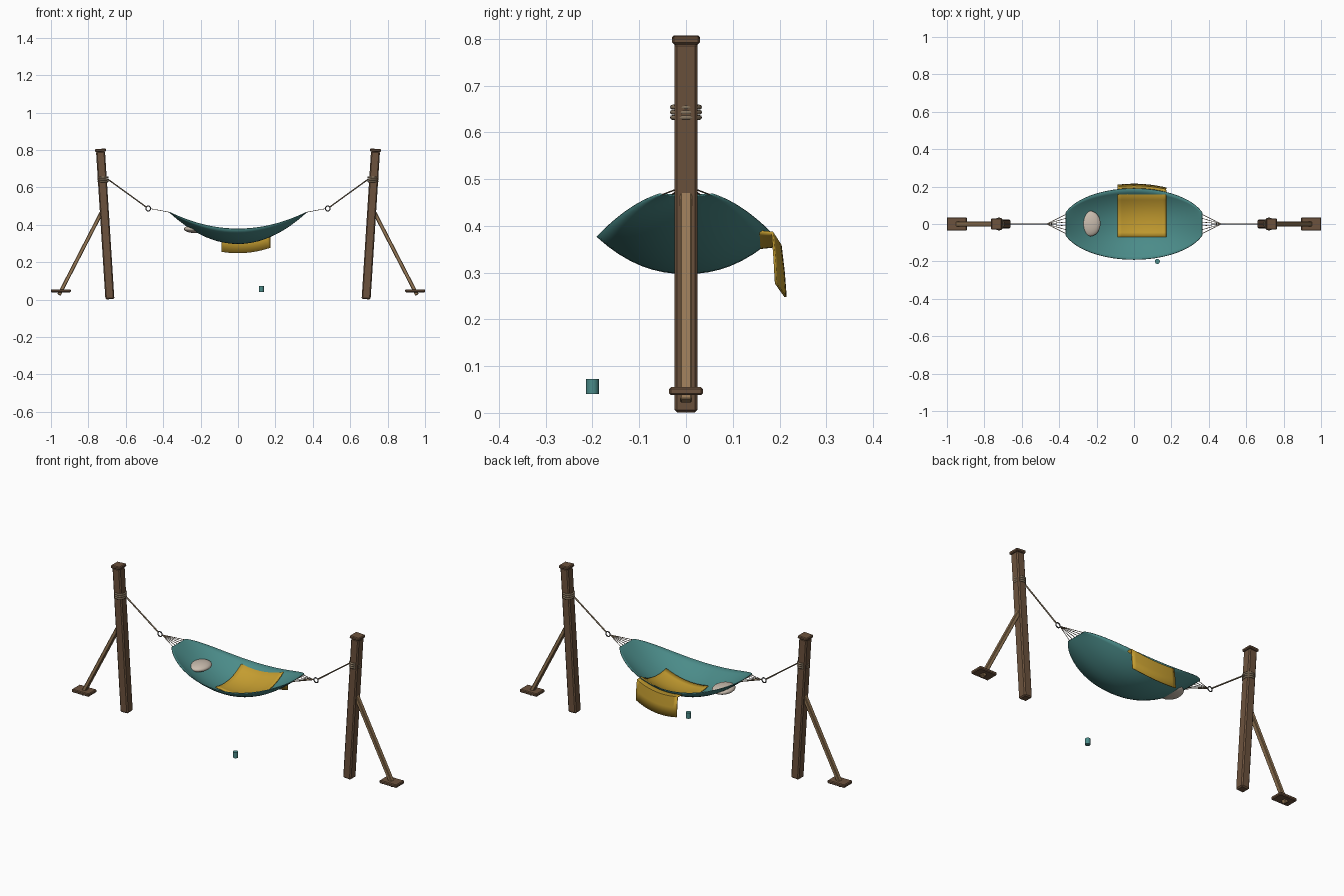
import bpy, bmesh, math
from mathutils import Vector, Matrix

if "Cube" in bpy.data.objects:
    bpy.data.objects.remove(bpy.data.objects["Cube"])


def material(name, rgb):
    m = bpy.data.materials.new(name)
    m.diffuse_color = (*rgb, 1)
    m.use_nodes = True
    m.node_tree.nodes["Principled BSDF"].inputs["Base Color"].default_value = m.diffuse_color
    return m


WOOD = material("dark wood", (0.15, 0.085, 0.047))
PALE = material("pale wood", (0.30, 0.185, 0.09))
ROPE = material("rope", (0.24, 0.18, 0.115))
METAL = material("dark metal", (0.09, 0.09, 0.095))
TEAL = material("teal cloth", (0.07, 0.26, 0.25))
GOLD = material("mustard cloth", (0.56, 0.34, 0.03))
CREAM = material("cream cloth", (0.58, 0.50, 0.42))


def finish(name, bm, mat, smooth=None):
    bmesh.ops.recalc_face_normals(bm, faces=bm.faces)
    me = bpy.data.meshes.new(name)
    bm.to_mesh(me)
    bm.free()
    me.materials.append(mat)
    ob = bpy.data.objects.new(name, me)
    bpy.context.collection.objects.link(ob)
    if smooth:
        bpy.context.view_layer.objects.active = ob
        ob.select_set(True)
        bpy.ops.object.shade_smooth_by_angle(angle=math.radians(smooth))
        ob.select_set(False)
    return ob


def beam(name, a, b, wx, wy, bevel, mat):
    """Bevelled square bar from a to b in the xz plane."""
    a, b = Vector(a), Vector(b)
    d = b - a
    bm = bmesh.new()
    bmesh.ops.create_cube(bm, size=1)
    bmesh.ops.scale(bm, vec=(wx, wy, d.length), verts=bm.verts)
    bmesh.ops.bevel(bm, geom=bm.edges[:], offset=bevel, segments=1, affect='EDGES')
    bm.transform(Matrix.Translation((a + b) / 2) @ Matrix.Rotation(math.atan2(d.x, d.z), 4, 'Y'))
    return finish(name, bm, mat)


def ring(name, centre, major, minor, mat, rot=None, sx=1):
    """Torus made from a rule, lying flat unless rotated."""
    n, k = 24, 8
    bm = bmesh.new()
    g = [[bm.verts.new(((major + minor * math.cos(q)) * math.cos(p) * sx,
                        (major + minor * math.cos(q)) * math.sin(p), minor * math.sin(q)))
          for q in [j * math.tau / k for j in range(k)]]
         for p in [i * math.tau / n for i in range(n)]]
    for i in range(n):
        for j in range(k):
            i2, j2 = (i + 1) % n, (j + 1) % k
            bm.faces.new((g[i][j], g[i2][j], g[i2][j2], g[i][j2]))
    if rot:
        bm.transform(rot)
    bm.transform(Matrix.Translation(centre))
    return finish(name, bm, mat, 60)


def cord(name, lines, radius, mat):
    cu = bpy.data.curves.new(name, 'CURVE')
    cu.dimensions = '3D'
    cu.bevel_depth = radius
    cu.bevel_resolution = 1
    cu.use_fill_caps = True
    for pts in lines:
        sp = cu.splines.new('POLY')
        sp.points.add(len(pts) - 1)
        for p, c in zip(sp.points, pts):
            p.co = (*c, 1)
    cu.materials.append(mat)
    ob = bpy.data.objects.new(name, cu)
    bpy.context.collection.objects.link(ob)


def sheet(name, rows, thick, mat):
    bm = bmesh.new()
    g = [[bm.verts.new(p) for p in r] for r in rows]
    for r, s in zip(g, g[1:]):
        for i in range(len(r) - 1):
            bm.faces.new((r[i], s[i], s[i + 1], r[i + 1]))
    ob = finish(name, bm, mat, 50)
    so = ob.modifiers.new("thickness", 'SOLIDIFY')
    so.thickness = thick
    so.offset = 0
    return ob


# Hammock surface: elliptical outline, sagging middle, upturned rim
END = 0.366


def half_width(x):
    return 0.19 * math.sqrt(max(0, 1 - (x / 0.385) ** 2))


def cloth_z(x, y):
    t = (x / END) ** 2
    low, rim = 0.299 + 0.168 * t, 0.378 + 0.089 * t
    return low + (rim - low) * min(1, abs(y) / half_width(x)) ** 2.2


# Frame, ropes and strings, once per side
for s, side in ((-1, "left"), (1, "right")):
    beam(side + "_post", (s * 0.685, 0, 0.002), (s * 0.735, 0, 0.792), 0.048, 0.05, 0.006, WOOD)
    beam(side + "_post_cap", (s * 0.7345, 0, 0.79), (s * 0.7355, 0, 0.806), 0.058, 0.06, 0.004, WOOD)
    beam(side + "_brace", (s * 0.725, 0, 0.475), (s * 0.957, 0, 0.025), 0.02, 0.025, 0.003, PALE)
    beam(side + "_foot_plate", (s * 0.947, 0, 0.038), (s * 0.947, 0, 0.055), 0.106, 0.072, 0.004, WOOD)
    for i in range(3):
        ring(f"{side}_rope_wrap_{i}", (s * 0.722, 0, 0.632 + i * 0.011), 0.029, 0.0052, ROPE, sx=0.87)
    cord(side + "_rope", [[(s * 0.698, 0, 0.645), (s * 0.491, 0, 0.495)]], 0.004, ROPE)
    ring(side + "_ring", (s * 0.48, 0, 0.487), 0.013, 0.003, METAL, Matrix.Rotation(math.pi / 2, 4, 'X'))
    lines = []
    for i in range(6):
        y = -0.05 + i * 0.02
        lines.append([(s * END, y, cloth_z(END, y)), (s * 0.468, 0, 0.486)])
    cord(side + "_strings", lines, 0.0016, ROPE)

# Hammock cloth
rows = []
for i in range(33):
    x = END * math.sin(math.pi / 2 * (i / 16 - 1))
    w = half_width(x)
    rows.append([(x, w * v / 8, cloth_z(x, w * v / 8)) for v in range(-8, 9)])
sheet("hammock_cloth", rows, 0.004, TEAL)

# Blanket: lies on the cloth, passes the rim and hangs behind
rows = []
for i in range(13):
    x = -0.088 + 0.26 * i / 12
    q = (x / 0.17) ** 2
    row = []
    for j in range(10):
        y = -0.07 + 0.025 * j
        y = min(y, 0.15)
        row.append((x, y, cloth_z(x, y) + 0.006))
    row.append((x, 0.203 - 0.018 * q, 0.357 + 0.028 * q))
    row.append((x, 0.209 - 0.019 * q, 0.30 + 0.028 * q))
    row.append((x, 0.213 - 0.020 * q, 0.248 + 0.028 * q))
    rows.append(row)
sheet("blanket", rows, 0.005, GOLD)

# Pillow
bm = bmesh.new()
bmesh.ops.create_uvsphere(bm, u_segments=24, v_segments=14, radius=1)
bmesh.ops.scale(bm, vec=(0.055, 0.068, 0.021), verts=bm.verts)
bmesh.ops.translate(bm, vec=(-0.234, 0.002, 0.377), verts=bm.verts)
finish("pillow", bm, CREAM, 60)

# Cup
bm = bmesh.new()
bmesh.ops.create_cone(bm, cap_ends=True, segments=20, radius1=0.0135, radius2=0.0135, depth=0.032)
bmesh.ops.translate(bm, vec=(0.125, -0.2, 0.056), verts=bm.verts)
finish("cup", bm, TEAL, 40)
